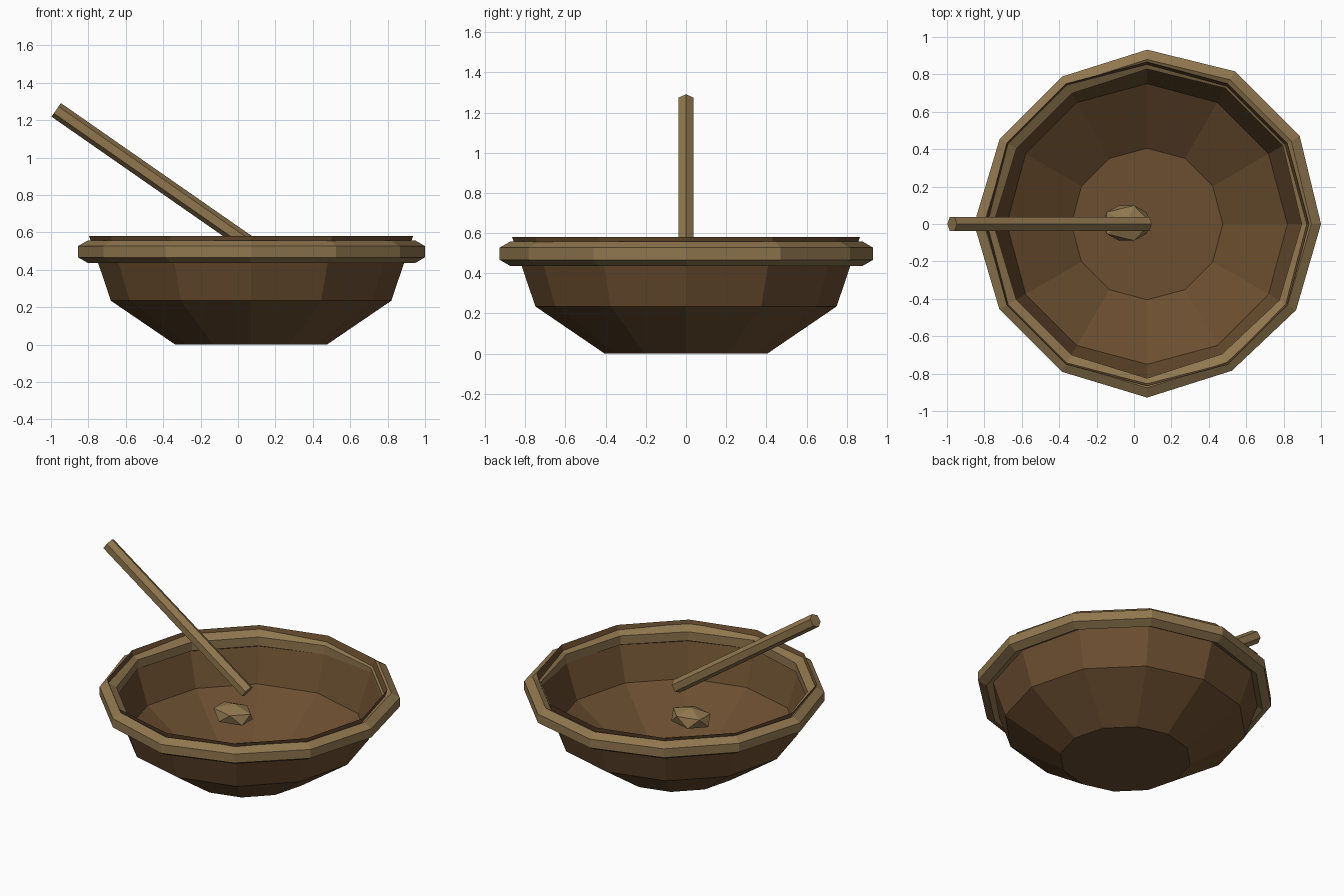
import bpy, bmesh, math
from mathutils import Matrix, Vector

if "Cube" in bpy.data.objects:
    bpy.data.objects.remove(bpy.data.objects["Cube"])

CX = 0.07      # bowl axis
SIDES = 12


def srgb(r, g, b):
    f = lambda c: c / 12.92 if c <= 0.04045 else ((c + 0.055) / 1.055) ** 2.4
    return tuple(f(c / 255) for c in (r, g, b)) + (1.0,)


def material(name, colour):
    m = bpy.data.materials.new(name)
    m.diffuse_color = colour
    m.use_nodes = True
    m.node_tree.nodes["Principled BSDF"].inputs["Base Color"].default_value = m.diffuse_color
    return m


def add_object(name, bm, mat):
    me = bpy.data.meshes.new(name)
    bm.to_mesh(me)
    bm.free()
    me.materials.append(mat)
    ob = bpy.data.objects.new(name, me)
    bpy.context.collection.objects.link(ob)
    return ob


def lathe(profile, wobble=None, closed=False):
    """Revolve (radius, z) points about the bowl axis, flat 12-sided."""
    bm = bmesh.new()
    rings = []
    for r, z in profile:
        ring = []
        for i in range(SIDES):
            a = 2 * math.pi * i / SIDES
            rr = r + (wobble[i] if wobble else 0)
            ring.append(bm.verts.new((CX + rr * math.cos(a), rr * math.sin(a), z)))
        rings.append(ring)
    n = len(rings)
    for k in range(n if closed else n - 1):
        lo, hi = rings[k], rings[(k + 1) % n]
        for i in range(SIDES):
            j = (i + 1) % SIDES
            bm.faces.new((lo[i], lo[j], hi[j], hi[i]))
    return bm, rings


dark_wood = material("dark_wood", srgb(107, 78, 48))
light_wood = material("light_wood", srgb(144, 119, 79))

# Thin-walled bowl with a flat floor
bm, rings = lathe([(0.405, 0.0), (0.75, 0.235), (0.866, 0.58)])
bm.faces.new(list(reversed(rings[0])))
add_object("bowl", bm, dark_wood)

# Hexagonal-section band round the rim, slightly uneven by hand
wobble = [0, 0.01, 0.01, 0, -0.015, -0.015, -0.002, -0.015, -0.015, -0.003, -0.012, -0.025]
wobble = [0, 0.012, 0.012, 0.002, -0.02, -0.02, -0.005, -0.018, -0.018, -0.002, -0.024, -0.01]
section = [(0.878 + 0.06 * math.cos(math.radians(30 + 60 * k)),
            0.497 + 0.06 * math.sin(math.radians(30 + 60 * k))) for k in range(6)]
bm, _ = lathe(section, wobble, closed=True)
bmesh.ops.recalc_face_normals(bm, faces=bm.faces)
add_object("rim_band", bm, light_wood)

# Slanted hexagonal handle
top, end = Vector((-0.972, 0, 1.255)), Vector((0.07, 0, 0.53))
axis = end - top
bm = bmesh.new()
bmesh.ops.create_cone(bm, cap_ends=True, segments=6, radius1=0.044, radius2=0.044,
                      depth=axis.length)
# turn one corner ridge to the top, then lean the shaft
turn = Matrix.Rotation(math.atan2(axis.x, axis.z), 4, 'Y')
ridge = max((v.co for v in bm.verts), key=lambda c: c.x)
spin = Matrix.Rotation(-math.atan2(ridge.y, ridge.x), 4, 'Z')
bmesh.ops.transform(bm, matrix=Matrix.Translation((top + end) / 2) @ turn @ spin, verts=bm.verts)
add_object("spoon_handle", bm, light_wood)

# Faceted, flattened spoon head inside the bowl
bm = bmesh.new()
bmesh.ops.create_icosphere(bm, subdivisions=1, radius=1.0)
bmesh.ops.transform(bm, matrix=Matrix.Translation((-0.04, 0.005, 0.35))
                    @ Matrix.Diagonal((0.147, 0.11, 0.07, 1)), verts=bm.verts)
add_object("spoon_head", bm, light_wood)
